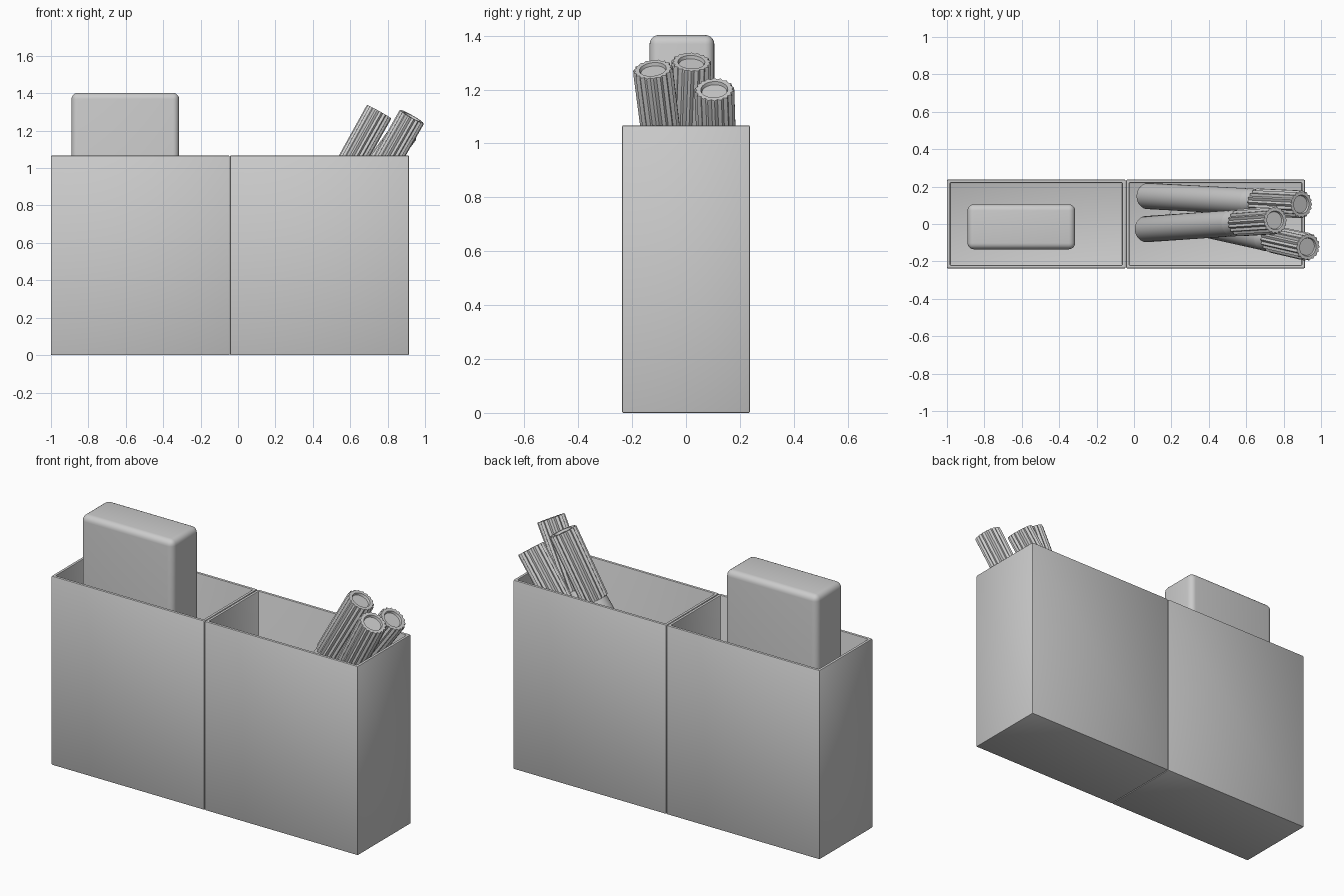
import bpy, bmesh, math
from mathutils import Vector

if "Cube" in bpy.data.objects:
    bpy.data.objects.remove(bpy.data.objects["Cube"])

RIBS = 18
SEG = RIBS * 4


def add_object(name, bm, smooth=True):
    bmesh.ops.recalc_face_normals(bm, faces=bm.faces)
    mesh = bpy.data.meshes.new(name)
    bm.to_mesh(mesh)
    bm.free()
    ob = bpy.data.objects.new(name, mesh)
    bpy.context.collection.objects.link(ob)
    bpy.ops.object.select_all(action='DESELECT')
    ob.select_set(True)
    bpy.context.view_layer.objects.active = ob
    if smooth:
        bpy.ops.object.shade_smooth_by_angle(angle=math.radians(35))
    return ob


def box_bm(lo, hi):
    bm = bmesh.new()
    bmesh.ops.create_cube(bm, size=1)
    for v in bm.verts:
        v.co = Vector([l + (c + 0.5) * (h - l) for l, h, c in zip(lo, hi, v.co)])
    return bm


def bin_box(name, x0, x1, y=0.237, height=1.067, wall=0.024):
    """Open-topped box with thin walls."""
    bm = box_bm((x0, -y, 0), (x1, y, height))
    top = max(bm.faces, key=lambda f: f.calc_center_median().z)
    bmesh.ops.inset_individual(bm, faces=[top], thickness=wall)
    inner = bmesh.ops.extrude_discrete_faces(bm, faces=[top])['faces'][0]
    for v in inner.verts:
        v.co.z = wall
    bmesh.ops.bevel(bm, geom=bm.edges[:], offset=0.005, segments=2,
                    profile=0.5, affect='EDGES')
    add_object(name, bm)


def lathe(name, rings, base, axis):
    """Closed lathe; each ring is (height, radius, rib depth)."""
    rot = Vector((0, 0, 1)).rotation_difference(axis)
    bm = bmesh.new()
    loops = []
    for h, r, depth in rings:
        loop = []
        for i in range(SEG):
            a = 2 * math.pi * i / SEG
            rr = r - depth * (0.5 - 0.5 * math.cos(RIBS * a))
            loop.append(bm.verts.new(
                base + rot @ Vector((rr * math.cos(a), rr * math.sin(a), h))))
        loops.append(loop)
    for a, b in zip(loops, loops[1:]):
        for i in range(SEG):
            j = (i + 1) % SEG
            bm.faces.new((a[i], a[j], b[j], b[i]))
    bm.faces.new(loops[0])
    bm.faces.new(loops[-1])
    add_object(name, bm)


def marker(name, base, tip):
    base, tip = Vector(base), Vector(tip)
    length = (tip - base).length
    axis = (tip - base).normalized()
    k = length - 0.46            # where the cap starts
    lathe(name + "_body", [(0, 0.058, 0), (0.004, 0.066, 0), (0.014, 0.070, 0),
                           (k, 0.070, 0)], base, axis)
    lathe(name + "_cap", [(k, 0.071, 0), (k + 0.07, 0.064, 0),
                          (k + 0.07, 0.073, 0.009), (length - 0.006, 0.075, 0.009),
                          (length, 0.072, 0.008), (length, 0.050, 0),
                          (length - 0.012, 0.046, 0)], base, axis)


# Two open bins side by side
bin_box("left_bin", -1.0, -0.045)
bin_box("right_bin", -0.042, 0.914)

# Rounded eraser block standing in the left bin
bm = box_bm((-0.89, -0.135, 0.024), (-0.315, 0.105, 1.402))
bmesh.ops.bevel(bm, geom=bm.edges[:], offset=0.033, segments=5,
                profile=0.5, affect='EDGES')
add_object("eraser_block", bm)

# Three markers leaning in the right bin
marker("middle_marker", (0.06, -0.028, 0.06), (0.755, 0.02, 1.302))
marker("front_marker", (0.24, 0.03, 0.06), (0.93, -0.123, 1.275))
marker("back_marker", (0.065, 0.150, 0.07), (0.895, 0.105, 1.2))
